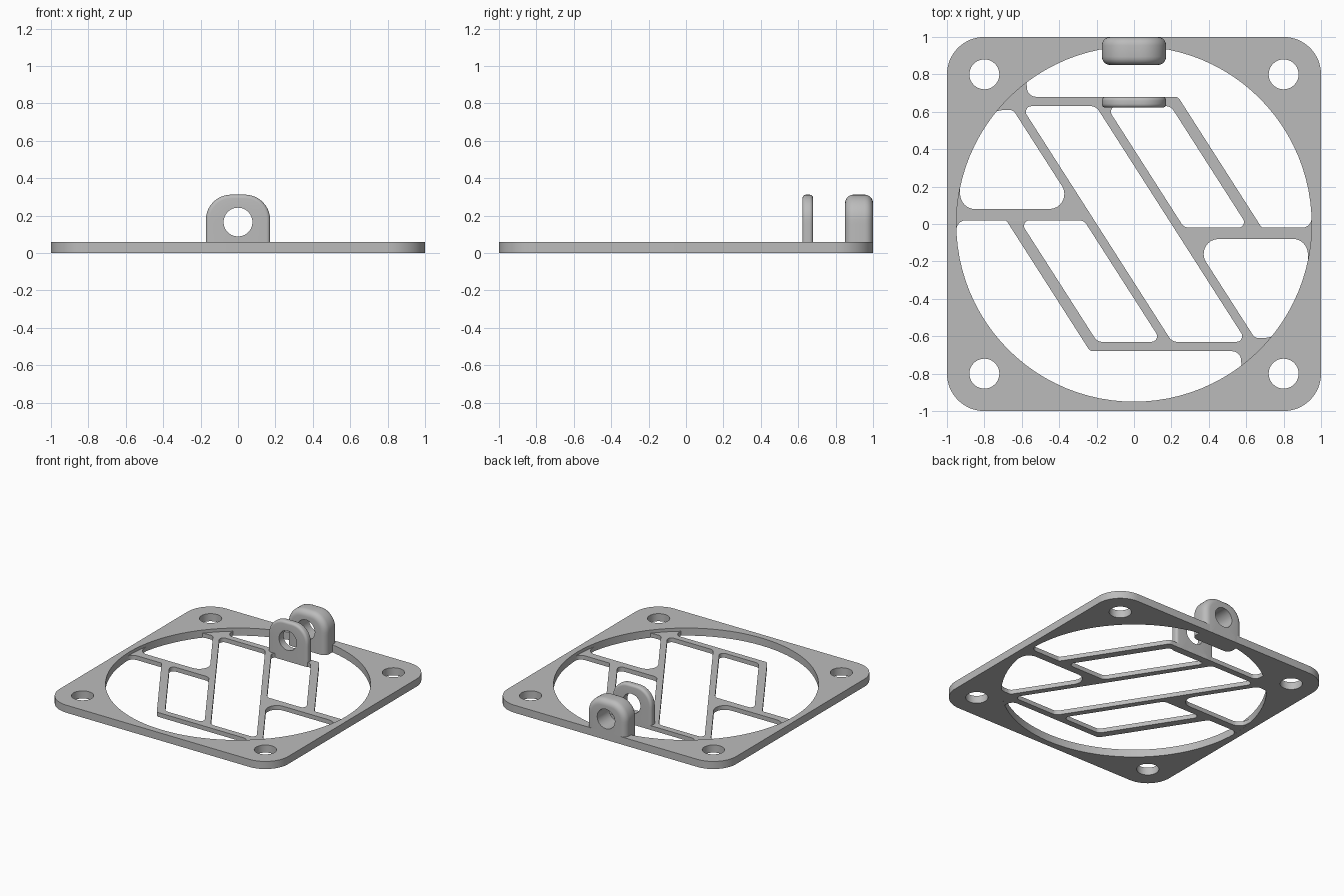
import bpy, bmesh, math
from mathutils import Vector

cube = bpy.data.objects.get("Cube")
if cube:
    bpy.data.objects.remove(cube, do_unlink=True)

grey = bpy.data.materials.new("plain_grey")
grey.use_nodes = True
grey.diffuse_color = (0.5, 0.5, 0.5, 1)
grey.node_tree.nodes["Principled BSDF"].inputs["Base Color"].default_value = (0.5, 0.5, 0.5, 1)


def arc(radius, start, end, count, cx=0, cy=0):
    """Points (x, y, corner radius 0) along an arc, in degrees."""
    angles = [math.radians(start + (end - start) * i / count) for i in range(count + 1)]
    return [(cx + radius * math.cos(a), cy + radius * math.sin(a), 0) for a in angles]


def rounded(corners, steps=8):
    """Outline from (x, y, radius) corners, with each corner filleted."""
    out = []
    for i, (x, y, r) in enumerate(corners):
        p = Vector((x, y))
        if r == 0:
            out.append(p)
            continue
        d1 = (Vector(corners[i - 1][:2]) - p).normalized()
        d2 = (Vector(corners[(i + 1) % len(corners)][:2]) - p).normalized()
        half = d1.angle(d2) / 2
        centre = p + (d1 + d2).normalized() * (r / math.sin(half))
        reach = r / math.tan(half)
        u, v = p + d1 * reach - centre, p + d2 * reach - centre
        sweep = math.pi - 2 * half
        for k in range(steps + 1):
            t = k / steps
            out.append(centre + (u * math.sin((1 - t) * sweep) + v * math.sin(t * sweep)) / math.sin(sweep))
    return out


def finish(name, bm):
    bmesh.ops.remove_doubles(bm, verts=bm.verts, dist=0.0001)
    bmesh.ops.recalc_face_normals(bm, faces=bm.faces)
    mesh = bpy.data.meshes.new(name)
    bm.to_mesh(mesh)
    bm.free()
    mesh.materials.clear()
    mesh.materials.append(grey)
    obj = bpy.data.objects.new(name, mesh)
    bpy.context.collection.objects.link(obj)
    bpy.ops.object.select_all(action='DESELECT')
    obj.select_set(True)
    bpy.context.view_layer.objects.active = obj
    bpy.ops.object.shade_smooth_by_angle(angle=math.radians(30))
    return obj


def sheet(name, outlines, bottom, top):
    """Flat sheet: first outline is the rim, the others are openings."""
    curve = bpy.data.curves.new(name + "_profile", 'CURVE')
    curve.dimensions = '2D'
    curve.fill_mode = 'BOTH'
    curve.extrude = (top - bottom) / 2
    for pts in outlines:
        spline = curve.splines.new('POLY')
        spline.points.add(len(pts) - 1)
        for sp, p in zip(spline.points, pts):
            sp.co = (p[0], p[1], 0, 1)
        spline.use_cyclic_u = True
    helper = bpy.data.objects.new(name + "_profile", curve)
    bpy.context.collection.objects.link(helper)
    bpy.context.view_layer.update()
    solid = bpy.data.meshes.new_from_object(helper.evaluated_get(bpy.context.evaluated_depsgraph_get()))
    bm = bmesh.new()
    bm.from_mesh(solid)
    bmesh.ops.translate(bm, verts=bm.verts, vec=(0, 0, (top + bottom) / 2))
    bpy.data.objects.remove(helper, do_unlink=True)
    bpy.data.meshes.remove(solid)
    return finish(name, bm)


def circle(radius, cx=0, cy=0, count=96):
    return arc(radius, 0, 360, count, cx, cy)[:-1]


# Square frame with a large round opening and four screw holes
square = rounded([(-1, -1, .2), (1, -1, .2), (1, 1, .2), (-1, 1, .2)], 16)
holes = [circle(.08, x, y, 40) for x in (-.8, .8) for y in (-.8, .8)]
sheet("frame_plate", [square, circle(.95)] + holes, 0, .06)

# Slanted lattice: openings on one half, repeated by a half turn
LEAN = -.64


def slanted(left, right, low, high):
    return rounded([(left + LEAN * high, high, .03), (right + LEAN * high, high, .05),
                    (right + LEAN * low, low, .03), (left + LEAN * low, low, .05)])


long_slot = slanted(-.2, .2, -.63, .63)
short_slot = slanted(.255, .6, -.02, .63)
outer_gap = rounded([(-.57, .68, .05), (.235, .68, .03), (.683, -.02, .02), (.94, -.02, .05)]
                    + arc(.955, 3, 127, 40))
side_gap = rounded([(.306, -.08, .08), (.925, -.08, .08)] + arc(.955, -12.5, -39, 12)
                   + [(.7, -.61, .03), (.646, -.61, .04)])
half = [short_slot, outer_gap, side_gap]
turned = [[(-p[0], -p[1]) for p in pts] for pts in half]
sheet("lattice", [circle(.97), long_slot] + half + turned, .001, .035)


# Upright lugs with an eye and softened rims
def lug_outline(inset):
    w, top, r = .172 - inset, .312 - inset, .135 - inset
    pts = rounded([(-w, .001, 0), (w, .001, 0), (w, top, r), (-w, top, r)], 10)
    out = []
    for a, b in zip(pts, pts[1:] + pts[:1]):
        n = 8 if (b - a).length > .05 else 1
        out += [a.lerp(b, k / n) for k in range(n)]
    return out


def lug(name, front, back, soft):
    eye = Vector((0, .165))
    hole = [eye + (p - eye).normalized() * .077 for p in lug_outline(0)]
    turns = [math.pi / 2 * i / 5 for i in range(6)]
    rim = [(soft * (1 - math.sin(t)), soft * (1 - math.cos(t))) for t in turns]
    rings = [(hole, front)]
    rings += [(lug_outline(i), front + d) for i, d in rim]
    rings += [(lug_outline(i), back - d) for i, d in reversed(rim)]
    rings += [(hole, back)]
    bm = bmesh.new()
    loops = [[bm.verts.new((p.x, y, p.y)) for p in pts] for pts, y in rings]
    for a, b in zip(loops, loops[1:] + loops[:1]):
        for i in range(len(a)):
            j = (i + 1) % len(a)
            bm.faces.new((a[i], a[j], b[j], b[i]))
    return finish(name, bm)


lug("front_lug", .622, .68, .02)
lug("back_lug", .85, 1, .045)
